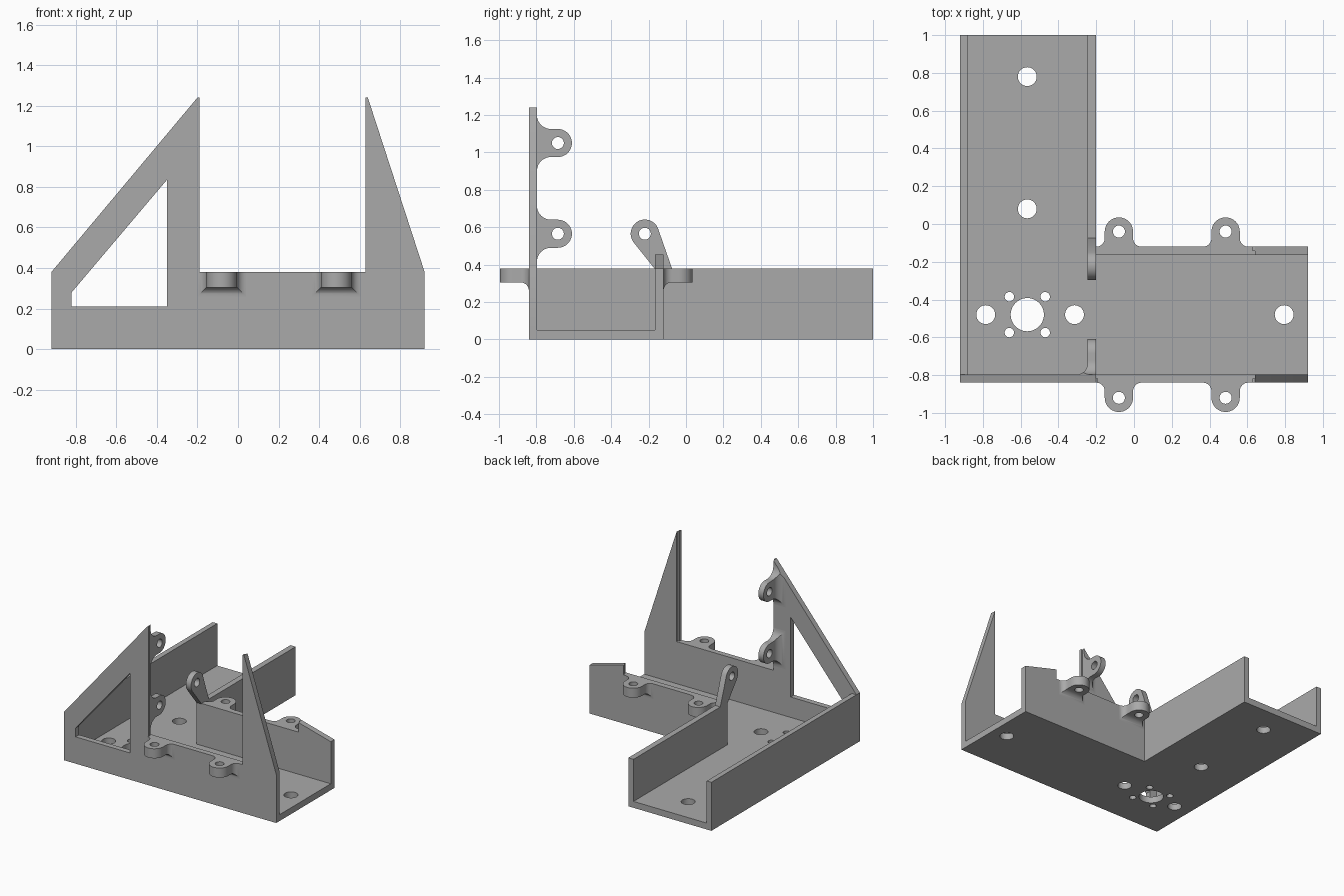
import bpy, bmesh, math
from mathutils import Matrix

cube = bpy.data.objects.get("Cube")
if cube:
    bpy.data.objects.remove(cube, do_unlink=True)

GREY = (0.4, 0.4, 0.4, 1.0)
mat = bpy.data.materials.new("plain grey")
mat.use_nodes = True
mat.diffuse_color = GREY
mat.node_tree.nodes["Principled BSDF"].inputs["Base Color"].default_value = GREY

# Maps a flat outline point plus depth to space for each extrusion axis
AXES = {
    "x": lambda u, v, d: (d, u, v),
    "y": lambda u, v, d: (u, d, v),
    "z": lambda u, v, d: (u, v, d),
}


def to_object(name, bm):
    bmesh.ops.recalc_face_normals(bm, faces=bm.faces)
    mesh = bpy.data.meshes.new(name)
    bm.to_mesh(mesh)
    bm.free()
    mesh.materials.append(mat)
    ob = bpy.data.objects.new(name, mesh)
    bpy.context.scene.collection.objects.link(ob)
    return ob


def prism(name, outlines, axis, lo, hi):
    """Extrude one or more separate outlines along an axis."""
    bm = bmesh.new()
    place = AXES[axis]
    for outline in outlines:
        a = [bm.verts.new(place(u, v, lo)) for u, v in outline]
        b = [bm.verts.new(place(u, v, hi)) for u, v in outline]
        bm.faces.new(a)
        bm.faces.new(b)
        for i in range(len(a)):
            j = (i + 1) % len(a)
            bm.faces.new((a[i], a[j], b[j], b[i]))
    return to_object(name, bm)


def disc(u, v, r, n=32):
    return [(u + r * math.cos(math.tau * i / n), v + r * math.sin(math.tau * i / n))
            for i in range(n)]


def box(u0, u1, v0, v1):
    return [(u0, v0), (u1, v0), (u1, v1), (u0, v1)]


def cut(ob, outlines, axis, lo, hi):
    """Cut prisms out of an object and bake the result."""
    cutter = prism("cutter", outlines, axis, lo, hi)
    cutter.hide_render = True
    mod = ob.modifiers.new("cut", "BOOLEAN")
    mod.operation, mod.solver, mod.object = "DIFFERENCE", "EXACT", cutter
    graph = bpy.context.evaluated_depsgraph_get()
    mesh = bpy.data.meshes.new_from_object(ob.evaluated_get(graph))
    ob.modifiers.clear()
    ob.data = mesh
    bpy.data.objects.remove(cutter, do_unlink=True)


def tab(name, matrix, reach, flare, thick, under, r=0.075):
    """Round-ended lug: flared sides and a concave fillet under its root."""
    steps = 10
    rows = []
    for i in range(steps + 1):
        a = math.pi / 2 * i / steps
        rows.append((flare * (1 - math.cos(a)), r + flare * (1 - math.sin(a))))
    for i in range(steps + 1):
        a = math.pi / 2 * min(i / steps, 0.98)
        rows.append((reach + r * math.sin(a), r * math.cos(a)))
    bm = bmesh.new()
    rings = []
    for d, w in rows:
        low = -thick
        if d < under:
            low -= under - math.sqrt(under ** 2 - (under - d) ** 2)
        rings.append([bm.verts.new(matrix @ co) for co in map(
            lambda p: Matrix.Translation((p[0], d, p[1])).translation,
            ((-w, 0), (w, 0), (w, low), (-w, low)))])
    for a, b in zip(rings, rings[1:]):
        for i in range(4):
            j = (i + 1) % 4
            bm.faces.new((a[i], a[j], b[j], b[i]))
    bm.faces.new(rings[0])
    bm.faces.new(rings[-1])
    return to_object(name, bm)


# L-shaped floor with its mounting holes
floor = prism("floor", [[(-.92, -.84), (.92, -.84), (.92, -.12), (-.2, -.12),
                         (-.2, 1), (-.92, 1)]], "z", 0, .05)
holes = [disc(x, y, .05) for x, y in
         ((-.565, .78), (-.565, .08), (-.785, -.48), (-.315, -.48), (.795, -.48))]
holes.append(disc(-.565, -.48, .088, 48))
holes += [disc(-.565 + sx * .095, -.48 + sy * .095, .025, 20)
          for sx in (-1, 1) for sy in (-1, 1)]
cut(floor, holes, "z", -.1, .2)

# Outer side wall and inner side wall
prism("outer_side_wall", [box(-.84, 1, 0, .38)], "x", -.92, -.88)
prism("inner_side_wall", [box(-.165, 1, 0, .38)], "x", -.245, -.2)

# Front wall with two tall fins, a window and thin lips on the fin edges
front = prism("front_wall", [[(-.92, 0), (.92, 0), (.92, .38), (.64, 1.24), (.64, .38),
                              (-.2, .38), (-.2, 1.24), (-.92, .38)]], "y", -.84, -.797)
cut(front, [[(-.82, .21), (-.35, .21), (-.35, .835), (-.82, .28)]], "y", -1, -.6)
prism("front_fin_lips", [box(.628, .64, .38, 1.24), box(-.2, -.19, .38, 1.24)],
      "y", -.84, -.818)

# Back wall with a raised, sloping end and its lip
prism("back_wall", [[(-.245, 0), (.92, 0), (.92, .38), (.64, .455), (.64, .38),
                     (-.245, .38)]], "y", -.165, -.12)
prism("back_wall_lip", [box(.628, .64, .38, .455)], "y", -.142, -.12)

# Horizontal lugs on the front and back walls
for side, y, turn in (("front", -.84, math.pi), ("back", -.12, 0)):
    for label, x in (("right", -.08), ("left", .485)):
        m = Matrix.Translation((x, y, .38)) @ Matrix.Rotation(turn, 4, "Z")
        lug = tab(f"{side}_{label}_lug", m, .08, .045, .075, .045)
        cut(lug, [disc(x, y + .08 * math.cos(turn), .032, 24)], "z", .1, .6)

# Upright lugs behind the tall fin, trimmed to the sloping edge
for label, z in (("lower", .565), ("upper", 1.05)):
    m = Matrix.Translation((-.2, -.797, z)) @ Matrix.Rotation(math.pi / 2, 4, "Y")
    lug = tab(f"{label}_fin_lug", m, .112, .075, .045, .06)
    cut(lug, [disc(-.685, z, .032, 24)], "x", -.5, 0)
    if label == "upper":
        cut(lug, [[(-.92, .38), (-.2, 1.24), (-.2, 1.6), (-.92, 1.6)]], "y", -.9, -.735)

# Leaning arm on the end of the inner side wall
end = [(-.22 + .076 * math.cos(a), .565 + .076 * math.sin(a))
       for a in (math.radians(25 + 190 * i / 16) for i in range(17))]
arm = prism("leaning_arm", [end + [(-.165, .375), (-.165, .34), (-.075, .34),
                                   (-.075, .38)]], "x", -.245, -.2)
cut(arm, [disc(-.22, .565, .032, 24)], "x", -.5, 0)

# Smooth round surfaces while keeping edges crisp
bpy.ops.object.select_all(action="DESELECT")
for ob in bpy.context.scene.objects:
    if ob.type == "MESH":
        ob.select_set(True)
        bpy.context.view_layer.objects.active = ob
bpy.ops.object.shade_smooth_by_angle(angle=math.radians(30))
